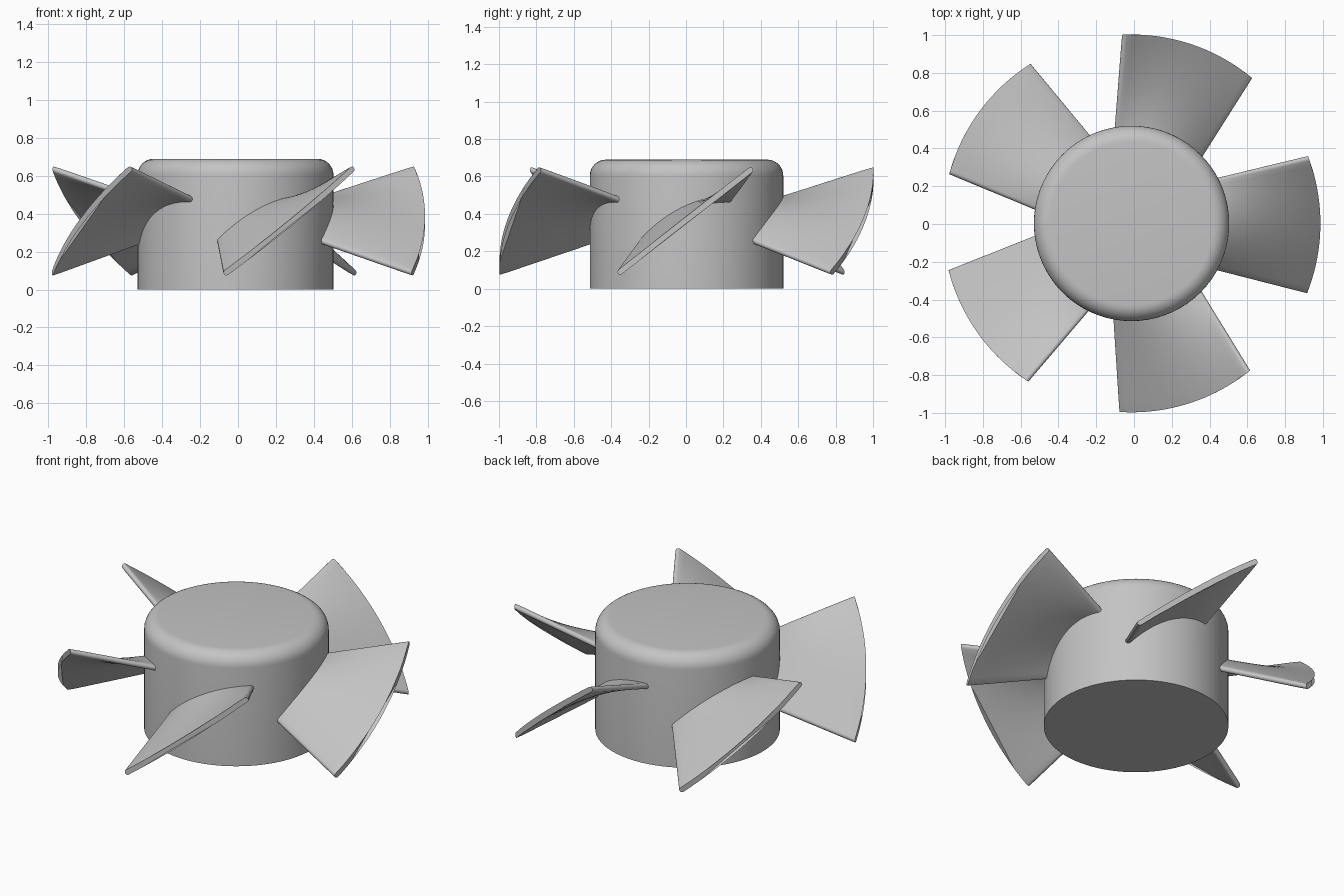
import bpy, bmesh
from math import radians, sin, cos, pi, sqrt
from mathutils import Vector

cube = bpy.data.objects.get("Cube")
if cube:
    bpy.data.objects.remove(cube)

CENTRE = Vector((-0.013, 0.003, 0))
HUB_R, HUB_H, BEVEL = 0.517, 0.69, 0.085
TIP_R, HALF_T = 1.0, 0.016

grey = bpy.data.materials.new("plain_grey")
grey.use_nodes = True
grey.diffuse_color = (0.55, 0.55, 0.55, 1)
grey.node_tree.nodes["Principled BSDF"].inputs["Base Color"].default_value = (0.55, 0.55, 0.55, 1)


def finish(bm, name, angle):
    bmesh.ops.recalc_face_normals(bm, faces=bm.faces)
    mesh = bpy.data.meshes.new(name)
    bm.to_mesh(mesh)
    bm.free()
    mesh.materials.append(grey)
    obj = bpy.data.objects.new(name, mesh)
    bpy.context.collection.objects.link(obj)
    obj.location = CENTRE
    bpy.ops.object.select_all(action='DESELECT')
    obj.select_set(True)
    bpy.context.view_layer.objects.active = obj
    bpy.ops.object.shade_smooth_by_angle(angle=radians(angle))
    return obj


# Hub: cylinder with a rounded top rim
bm = bmesh.new()
bmesh.ops.create_cone(bm, cap_ends=True, segments=72, radius1=HUB_R, radius2=HUB_R, depth=HUB_H)
bmesh.ops.translate(bm, verts=bm.verts, vec=(0, 0, HUB_H / 2))
rim = [e for e in bm.edges if all(v.co.z > HUB_H - 0.01 for v in e.verts)]
bmesh.ops.bevel(bm, geom=rim, offset=BEVEL, segments=8, profile=0.5, affect='EDGES')
finish(bm, "hub", 30)


# Blade surface: ruled between a cambered root curve and a straight tip line
def surface(u, t):
    a = radians(26.5) * u
    root = Vector((HUB_R * cos(a), HUB_R * sin(a), 0.367 + 0.112 * u + 0.06 * (1 - u * u)))
    y = 0.348 * u
    tip = Vector((sqrt(TIP_R ** 2 - y * y), y, 0.362 + 0.272 * u))
    return root.lerp(tip, t)


def section(t, steps=24, cap=6):
    """Closed loop around the blade thickness with rounded edges."""
    def frame(u):
        e = 0.001
        along = (surface(u + e, t) - surface(u - e, t)).normalized()
        out = surface(u, t + e) - surface(u, t - e)
        return surface(u, t), along, out.cross(along).normalized()
    loop = []
    for side in (1, -1):
        for i in range(steps + 1):
            p, along, n = frame(side * (2 * i / steps - 1))
            loop.append(p + n * HALF_T * side)
        for i in range(1, cap):
            a = pi / 2 - pi * i / cap
            loop.append(p + (along * cos(a) + n * sin(a)) * HALF_T * side)
    if t >= 1:
        for p in loop:
            k = TIP_R / sqrt(p.x ** 2 + p.y ** 2)
            p.x, p.y = p.x * k, p.y * k
    return loop


def blade(name, turn):
    bm = bmesh.new()
    rows = [[bm.verts.new(p) for p in section(-0.1 + 1.1 * i / 14)] for i in range(14)]
    rows.append([bm.verts.new(p) for p in section(1.0)])
    for a, b in zip(rows, rows[1:]):
        for i in range(len(a)):
            j = (i + 1) % len(a)
            bm.faces.new((a[i], a[j], b[j], b[i]))
    bm.faces.new(rows[0])
    bm.faces.new(rows[-1])
    finish(bm, name, 40).rotation_euler.z = turn


# Five blades around the hub
for k in range(5):
    blade(f"blade_{k + 1}", radians(72 * k - 0.4))
